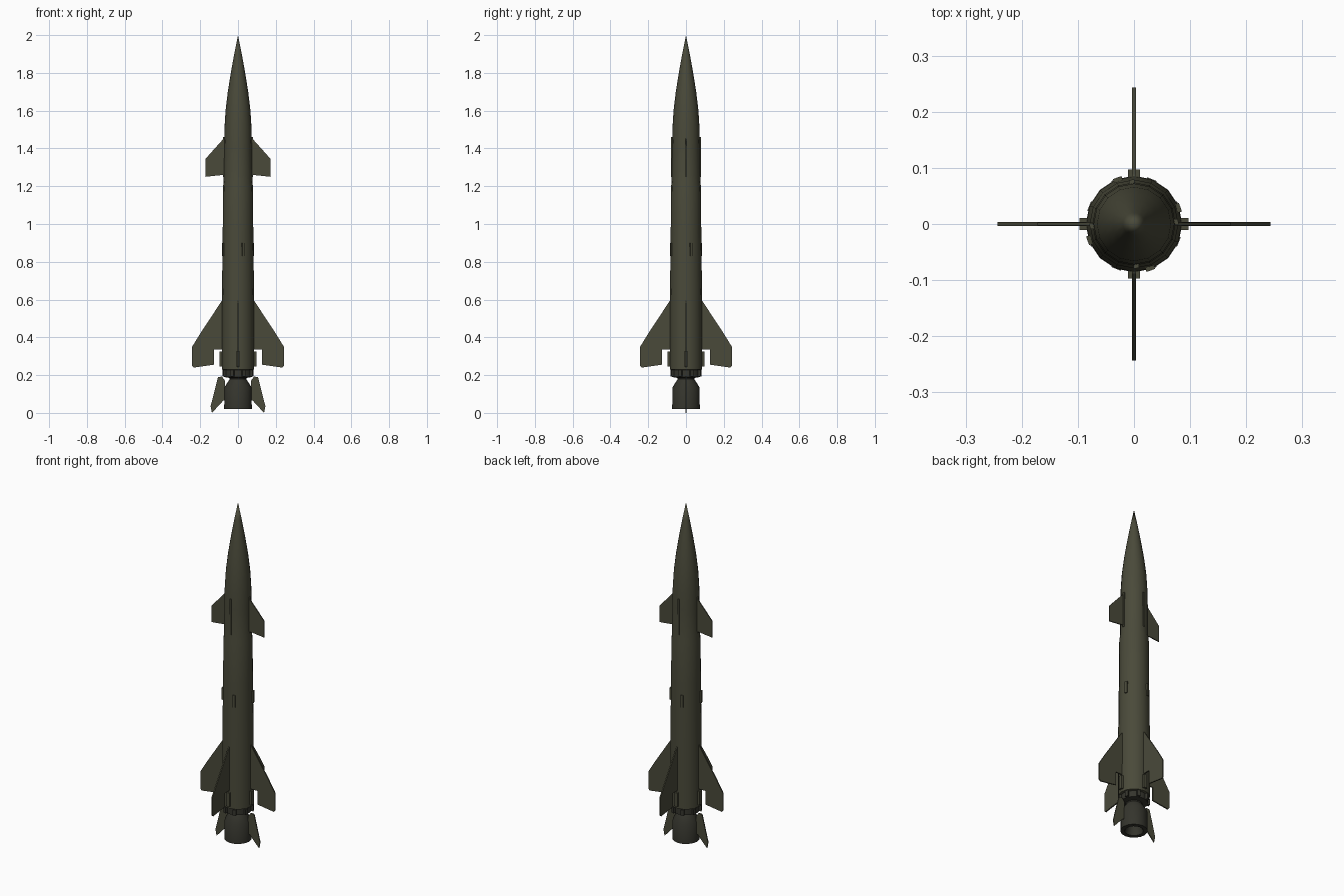
import bpy, bmesh, math
from mathutils import Matrix

cube = bpy.data.objects.get("Cube")
if cube:
    bpy.data.objects.remove(cube, do_unlink=True)


def make_material(name, rgb):
    mat = bpy.data.materials.new(name)
    mat.use_nodes = True
    mat.diffuse_color = (*rgb, 1)
    bsdf = mat.node_tree.nodes["Principled BSDF"]
    bsdf.inputs["Base Color"].default_value = (*rgb, 1)
    bsdf.inputs["Roughness"].default_value = 0.8
    return mat


olive = make_material("olive paint", (0.068, 0.068, 0.042))
dark = make_material("dark metal", (0.035, 0.035, 0.026))


def finish(name, bm, mat, smooth=False):
    bmesh.ops.recalc_face_normals(bm, faces=bm.faces)
    mesh = bpy.data.meshes.new(name)
    bm.to_mesh(mesh)
    bm.free()
    mesh.materials.append(mat)
    obj = bpy.data.objects.new(name, mesh)
    bpy.context.collection.objects.link(obj)
    if smooth:
        bpy.ops.object.select_all(action='DESELECT')
        obj.select_set(True)
        bpy.context.view_layer.objects.active = obj
        bpy.ops.object.shade_smooth_by_angle(angle=math.radians(35))
    return obj


def lathe(name, profile, mat, sides=16):
    """Spin a (radius, height) profile around z."""
    bm = bmesh.new()
    verts = [bm.verts.new((r, 0, z)) for r, z in profile]
    edges = [bm.edges.new(pair) for pair in zip(verts, verts[1:])]
    bmesh.ops.spin(bm, geom=verts + edges, cent=(0, 0, 0), axis=(0, 0, 1),
                   angle=math.tau, steps=sides)
    bmesh.ops.remove_doubles(bm, verts=bm.verts, dist=0.0005)
    return finish(name, bm, mat, True)


def plate(name, outline, thick, angle, mat):
    """Flat radial plate from a (radius, height) outline, turned about z."""
    bm = bmesh.new()
    face = bm.faces.new([bm.verts.new((r, -thick / 2, z)) for r, z in outline])
    out = bmesh.ops.extrude_face_region(bm, geom=[face])
    moved = [v for v in out["geom"] if isinstance(v, bmesh.types.BMVert)]
    bmesh.ops.translate(bm, verts=moved, vec=(0, thick, 0))
    bm.transform(Matrix.Rotation(math.radians(angle), 4, 'Z'))
    return finish(name, bm, mat)


def block(name, r0, r1, z0, z1, width, angle, mat):
    return plate(name, [(r0, z0), (r1, z0), (r1, z1), (r0, z1)], width, angle, mat)


# Main body with pointed nose
lathe("body", [(0, 2), (0.02, 1.9), (0.038, 1.8), (0.054, 1.7), (0.066, 1.6),
               (0.072, 1.5), (0.074, 1.4), (0.076, 1.22), (0.079, 1.2), (0.081, 0.95),
               (0.085, 0.62), (0.086, 0.23), (0.07, 0.225), (0, 0.225)], olive)

# Tail collar and neck
lathe("tail_collar", [(0, 0.235), (0.074, 0.235), (0.074, 0.19), (0.045, 0.185),
                      (0.04, 0.16), (0, 0.16)], dark)

# Booster can with recessed nozzle
lathe("booster_can", [(0, 0.185), (0.04, 0.185), (0.072, 0.135), (0.073, 0.02),
                      (0.05, 0.02), (0.035, 0.07), (0, 0.07)], dark)

sides = {"left": 0, "back": 90, "right": 180, "front": 270}
for side, angle in sides.items():
    # Large tail fins, notched near the body
    plate(side + "_tail_fin", [(0.07, 0.6), (0.088, 0.59), (0.2, 0.42), (0.243, 0.35),
                               (0.243, 0.25), (0.235, 0.24), (0.128, 0.235 + 0.02),
                               (0.128, 0.335), (0.07, 0.335)], 0.007, angle, olive)
    # Fin actuators and collar cleats
    block(side + "_actuator", 0.07, 0.097, 0.245, 0.325, 0.022, angle, olive)
    for offset in (-22, 22):
        block(side + "_cleat", 0.06, 0.086, 0.192, 0.226, 0.018, angle + offset, dark)
    # Rail shoes at mid body
    block(side + "_rail_shoe", 0.07, 0.088, 0.83, 0.9, 0.016, angle + 20, olive)
    # Long raised seams on the upper body
    block(side + "_seam", 0.06, 0.079, 1.25, 1.46, 0.01, angle + 3, olive)

for side in ("left", "right"):
    # Forward fins
    plate(side + "_forward_fin", [(0.06, 1.46), (0.078, 1.45), (0.172, 1.345),
                                  (0.172, 1.25), (0.06, 1.262)],
          0.006, sides[side], olive)
    # Booster fins
    plate(side + "_booster_fin", [(0.068, 0.17), (0.085, 0.192), (0.106, 0.19),
                                  (0.145, 0.035), (0.138, 0), (0.078, 0.065),
                                  (0.068, 0.065)], 0.006, sides[side], olive)
